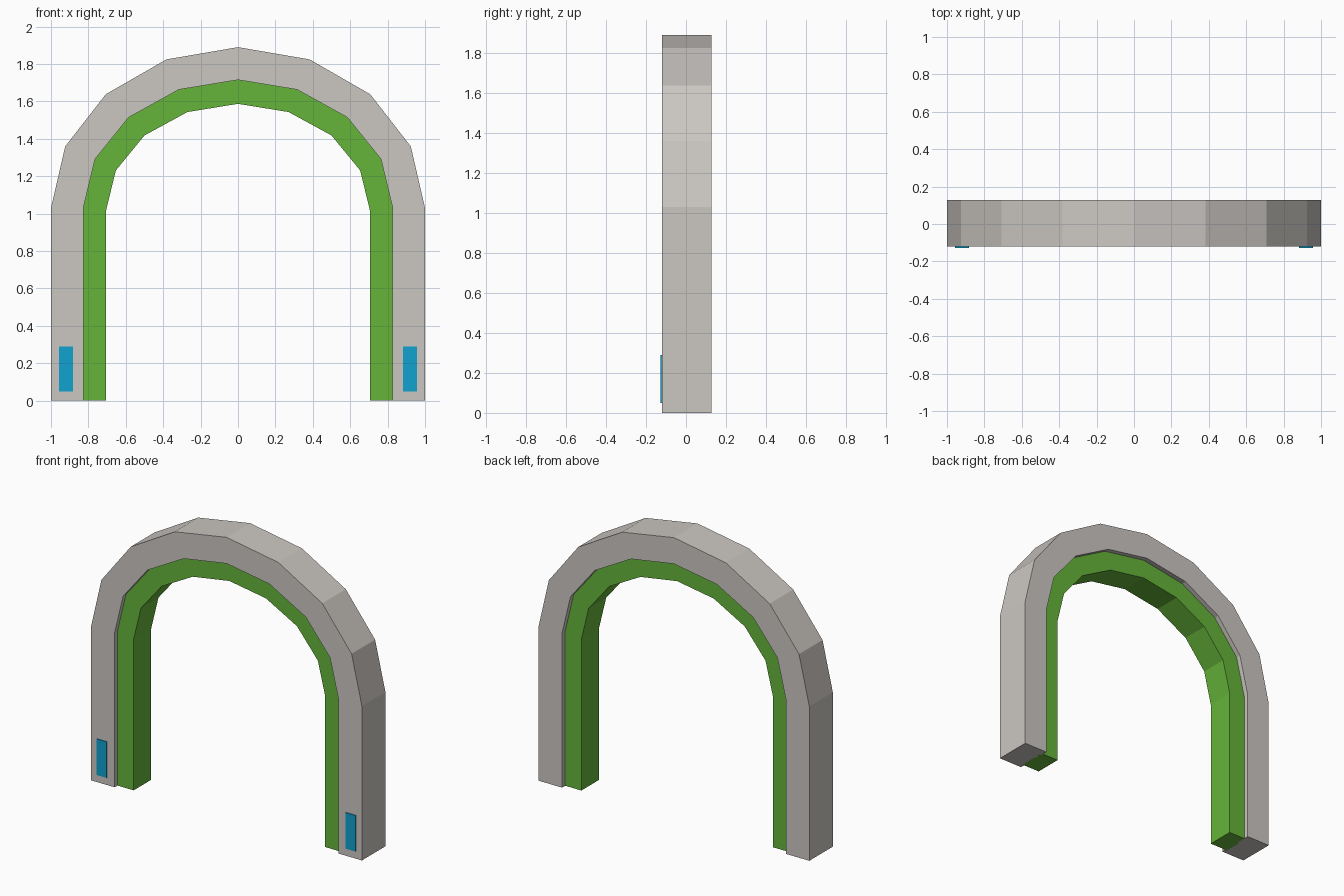
import bpy, bmesh, math

if "Cube" in bpy.data.objects:
    bpy.data.objects.remove(bpy.data.objects["Cube"])


def material(name, rgb):
    m = bpy.data.materials.new(name)
    m.diffuse_color = (*rgb, 1)
    m.use_nodes = True
    m.node_tree.nodes["Principled BSDF"].inputs["Base Color"].default_value = m.diffuse_color
    return m


def arch_line(half_width, spring, rise):
    """Straight legs joined by a half ellipse of eight flat segments."""
    pts = [(half_width, 0)]
    for i in range(9):
        a = math.pi * i / 8
        pts.append((half_width * math.cos(a), spring + rise * math.sin(a)))
    return pts + [(-half_width, 0)]


def make_arch(name, outer, inner, y0, y1, mat):
    bm = bmesh.new()
    rings = []
    for (ox, oz), (ix, iz) in zip(arch_line(*outer), arch_line(*inner)):
        rings.append([bm.verts.new(p) for p in
                      ((ox, y0, oz), (ox, y1, oz), (ix, y1, iz), (ix, y0, iz))])
    for a, b in zip(rings, rings[1:]):
        for k in range(4):
            n = (k + 1) % 4
            bm.faces.new((a[k], a[n], b[n], b[k]))
    bm.faces.new(rings[0])
    bm.faces.new(rings[-1])
    finish(bm, name, mat)


def make_box(name, x0, x1, y0, y1, z0, z1, mat):
    bm = bmesh.new()
    bmesh.ops.create_cube(bm, size=1)
    for v in bm.verts:
        v.co = (x1 if v.co.x > 0 else x0,
                y1 if v.co.y > 0 else y0,
                z1 if v.co.z > 0 else z0)
    finish(bm, name, mat)


def finish(bm, name, mat):
    bmesh.ops.recalc_face_normals(bm, faces=bm.faces)
    mesh = bpy.data.meshes.new(name)
    bm.to_mesh(mesh)
    bm.free()
    mesh.materials.append(mat)
    bpy.context.collection.objects.link(bpy.data.objects.new(name, mesh))


grey = material("warm grey", (0.60, 0.57, 0.54))
green = material("leaf green", (0.13, 0.46, 0.042))
blue = material("sky blue", (0.005, 0.36, 0.62))

# Outer frame and the recessed inner lining (its outside tucks into the frame)
make_arch("outer_arch", (1.0, 1.03, 0.86), (0.827, 1.03, 0.685), -0.121, 0.127, grey)
make_arch("inner_lining", (0.84, 1.03, 0.70), (0.707, 1.01, 0.577), -0.091, 0.094, green)

# Thin panel low on the front of each leg
for side, label in ((-1, "left"), (1, "right")):
    xs = sorted((side * 0.882, side * 0.956))
    make_box(label + "_panel", xs[0], xs[1], -0.127, -0.120, 0.05, 0.29, blue)
